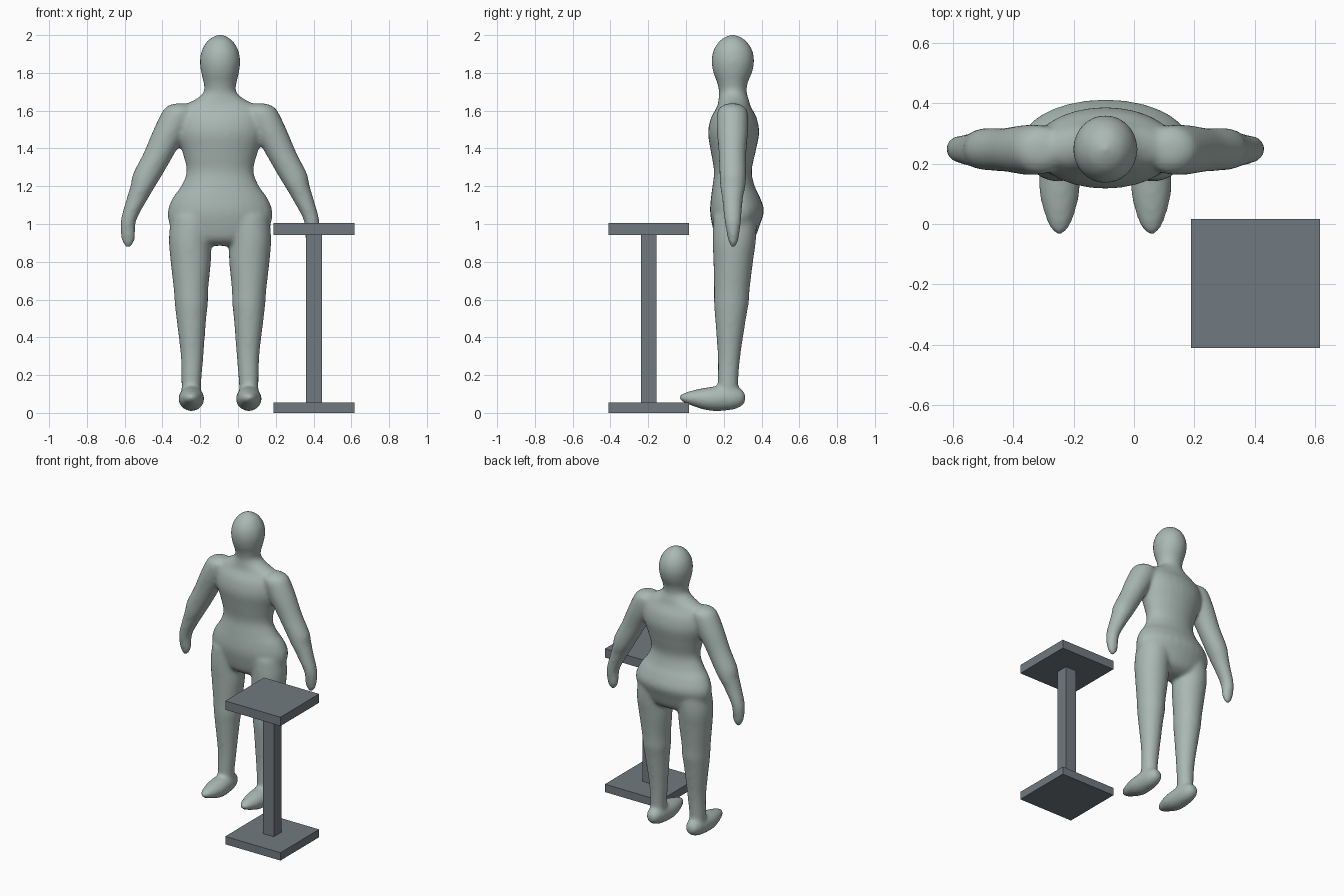
import bpy, bmesh, math
from mathutils import Vector

cube = bpy.data.objects.get("Cube")
if cube:
    bpy.data.objects.remove(cube, do_unlink=True)

MID_X = -0.095   # the figure's own centre line
SIDES = 28
STEPS = 5


def material(name, color):
    m = bpy.data.materials.new(name)
    m.use_nodes = True
    m.diffuse_color = (*color, 1)
    bsdf = m.node_tree.nodes["Principled BSDF"]
    bsdf.inputs["Base Color"].default_value = (*color, 1)
    bsdf.inputs["Roughness"].default_value = 0.7
    return m


body_mat = material("pale grey green", (0.40, 0.48, 0.45))
stand_mat = material("slate grey", (0.165, 0.195, 0.215))


def smooth_rows(rows):
    """Catmull-Rom interpolation of the section rows."""
    out = []
    for i in range(len(rows) - 1):
        a, b, c, d = (Vector(rows[min(max(k, 0), len(rows) - 1)])
                      for k in range(i - 1, i + 3))
        for s in range(STEPS):
            t = s / STEPS
            out.append(0.5 * (2 * b + (c - a) * t + (2 * a - 5 * b + 4 * c - d) * t ** 2
                              + (3 * b - a - 3 * c + d) * t ** 3))
    return out + [Vector(rows[-1])]


def loft(bm, rows, place):
    """Closed tube of ellipses; rows are (along, centre u, centre v, radius u, radius v)."""
    rings = []
    for along, cu, cv, ru, rv in smooth_rows(rows):
        ring = []
        for k in range(SIDES):
            a = 2 * math.pi * k / SIDES
            ring.append(bm.verts.new(place(along, cu + ru * math.cos(a), cv + rv * math.sin(a))))
        rings.append(ring)
    for r, q in zip(rings, rings[1:]):
        for k in range(SIDES):
            n = (k + 1) % SIDES
            bm.faces.new((r[k], r[n], q[n], q[k]))
    bm.faces.new(rings[0][::-1])
    bm.faces.new(rings[-1])


# Sections: height, centre x, centre y, half width, half depth
torso = [(0.885, 0, .255, .10, .05), (0.92, 0, .26, .21, .10), (1.0, 0, .265, .268, .128),
         (1.07, 0, .27, .277, .143), (1.14, 0, .262, .25, .13), (1.2, 0, .252, .207, .112),
         (1.28, 0, .248, .178, .10), (1.38, 0, .25, .20, .118), (1.48, 0, .252, .235, .135),
         (1.56, 0, .253, .235, .122), (1.62, 0, .254, .205, .09), (1.66, 0, .252, .13, .08),
         (1.70, 0, .248, .086, .073), (1.75, 0, .246, .088, .082), (1.80, 0, .247, .10, .102),
         (1.86, 0, .248, .107, .113), (1.92, 0, .248, .097, .103), (1.97, 0, .248, .066, .07),
         (1.995, 0, .248, .03, .03), (2.003, 0, .248, .006, .006)]
leg = [(0.06, .152, .225, .05, .055), (0.15, .152, .222, .052, .054), (0.3, .148, .228, .06, .06),
       (0.5, .152, .236, .079, .082), (0.58, .152, .24, .088, .092), (0.66, .154, .243, .092, .095),
       (0.8, .155, .25, .107, .105), (0.92, .158, .256, .113, .115), (1.04, .14, .26, .12, .115)]
arm = [(0.875, .487, .25, .012, .012), (0.92, .486, .25, .036, .028), (1.016, .485, .248, .041, .044),
       (1.13, .44, .246, .056, .055), (1.206, .406, .248, .067, .068), (1.265, .382, .248, .079, .071),
       (1.376, .322, .246, .083, .073), (1.5, .26, .246, .092, .083), (1.595, .218, .246, .088, .08),
       (1.625, .215, .246, .062, .055), (1.638, .21, .246, .03, .03)]
# Sections: depth y, centre x, centre z, half width, half height
foot = [(-0.035, .152, .08, .01, .01), (-0.01, .152, .08, .033, .026), (0.05, .152, .077, .055, .046),
        (0.12, .152, .074, .068, .062), (0.2, .152, .078, .064, .067), (0.26, .152, .08, .055, .06),
        (0.30, .152, .08, .038, .04), (0.315, .152, .08, .015, .015)]

# Body: overlapping lofts fused into one smooth skin
bm = bmesh.new()
loft(bm, torso, lambda h, u, v: (MID_X + u, v, h))
for side in (-1, 1):
    for rows in (leg, arm):
        loft(bm, rows, lambda h, u, v: (MID_X + side * u, v, h))
    loft(bm, foot, lambda d, u, v: (MID_X + side * u, d, v))
bmesh.ops.recalc_face_normals(bm, faces=bm.faces)
mesh = bpy.data.meshes.new("figure_body")
bm.to_mesh(mesh)
bm.free()
body = bpy.data.objects.new("figure_body", mesh)
bpy.context.collection.objects.link(body)
mesh.materials.append(body_mat)
remesh = body.modifiers.new("fuse", 'REMESH')
remesh.mode = 'VOXEL'
remesh.voxel_size = 0.011
remesh.use_smooth_shade = True
relax = body.modifiers.new("relax", 'SMOOTH')
relax.factor = 0.5
relax.iterations = 10


# Stand: base, post and top plate
def box(name, size, z0, z1):
    bpy.ops.mesh.primitive_cube_add(size=1, location=(0.403, -0.197, (z0 + z1) / 2))
    ob = bpy.context.object
    ob.name = name
    ob.scale = (size, size, z1 - z0)
    bpy.ops.object.transform_apply(location=False, rotation=False, scale=True)
    ob.data.materials.append(stand_mat)


box("stand_base", 0.428, 0.0, 0.055)
box("stand_post", 0.084, 0.055, 0.943)
box("stand_top", 0.428, 0.943, 1.005)
